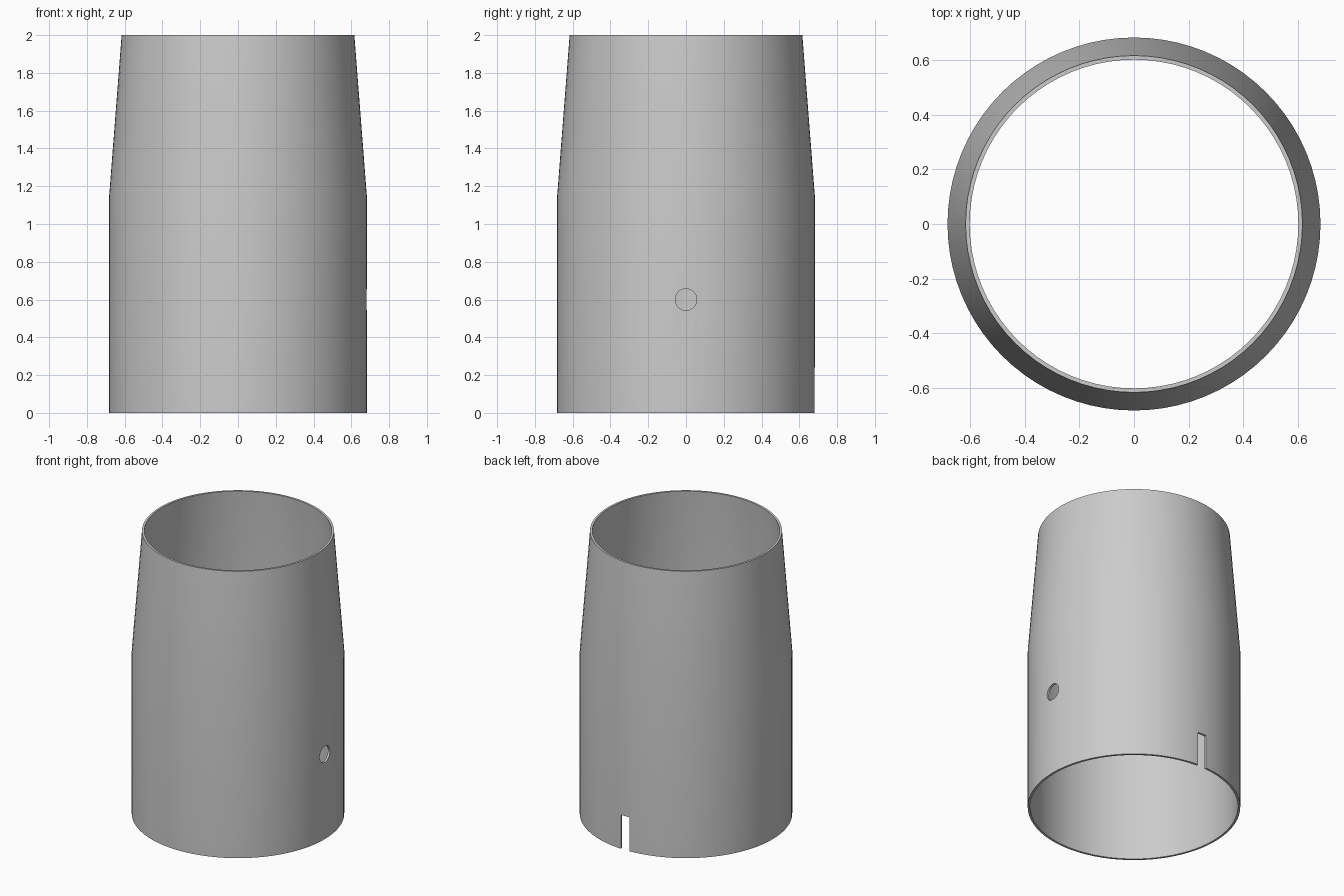
import bpy, bmesh, math

cube = bpy.data.objects.get("Cube")
if cube:
    bpy.data.objects.remove(cube, do_unlink=True)

SIDES = 80
grey = bpy.data.materials.new("light grey")
grey.use_nodes = True
grey.diffuse_color = (0.6, 0.6, 0.6, 1)
grey.node_tree.nodes["Principled BSDF"].inputs["Base Color"].default_value = (0.6, 0.6, 0.6, 1)

# Thin sleeve: closed wall profile (radius, height) turned around z
profile = [(0.682, 0), (0.682, 1.15), (0.616, 2), (0.601, 2), (0.667, 1.15), (0.667, 0)]
bm = bmesh.new()
rings = []
for i in range(SIDES):
    a = 2 * math.pi * i / SIDES
    rings.append([bm.verts.new((r * math.cos(a), r * math.sin(a), z)) for r, z in profile])
for i, ring in enumerate(rings):
    after = rings[(i + 1) % SIDES]
    for j in range(len(profile)):
        k = (j + 1) % len(profile)
        bm.faces.new((ring[j], after[j], after[k], ring[k]))
bmesh.ops.recalc_face_normals(bm, faces=bm.faces)
mesh = bpy.data.meshes.new("tapered_sleeve")
bm.to_mesh(mesh)
bm.free()
mesh.materials.append(grey)
sleeve = bpy.data.objects.new("tapered_sleeve", mesh)
bpy.context.collection.objects.link(sleeve)


def cut(cutter, name):
    """Subtract a cutter from the sleeve and discard it."""
    cutter.name = name
    cutter.hide_render = True
    cutter.data.materials.append(grey)
    bpy.ops.object.select_all(action='DESELECT')
    sleeve.select_set(True)
    bpy.context.view_layer.objects.active = sleeve
    mod = sleeve.modifiers.new(name, 'BOOLEAN')
    mod.operation = 'DIFFERENCE'
    mod.solver = 'EXACT'
    mod.object = cutter
    bpy.ops.object.modifier_apply(modifier=name)
    bpy.data.objects.remove(cutter, do_unlink=True)


# Round hole through the left wall
bpy.ops.mesh.primitive_cylinder_add(vertices=32, radius=0.057, depth=0.3,
                                    location=(0.68, 0, 0.6), rotation=(0, math.pi / 2, 0))
cut(bpy.context.object, "hole_cutter")

# Open slot at the bottom of the back wall
bpy.ops.mesh.primitive_cube_add(size=1, location=(0, 0.68, 0.07))
bpy.context.object.scale = (0.067, 0.3, 0.34)
cut(bpy.context.object, "slot_cutter")

# Smooth walls with sharp rims
sleeve.select_set(True)
bpy.context.view_layer.objects.active = sleeve
bpy.ops.object.shade_smooth_by_angle(angle=math.radians(30))
